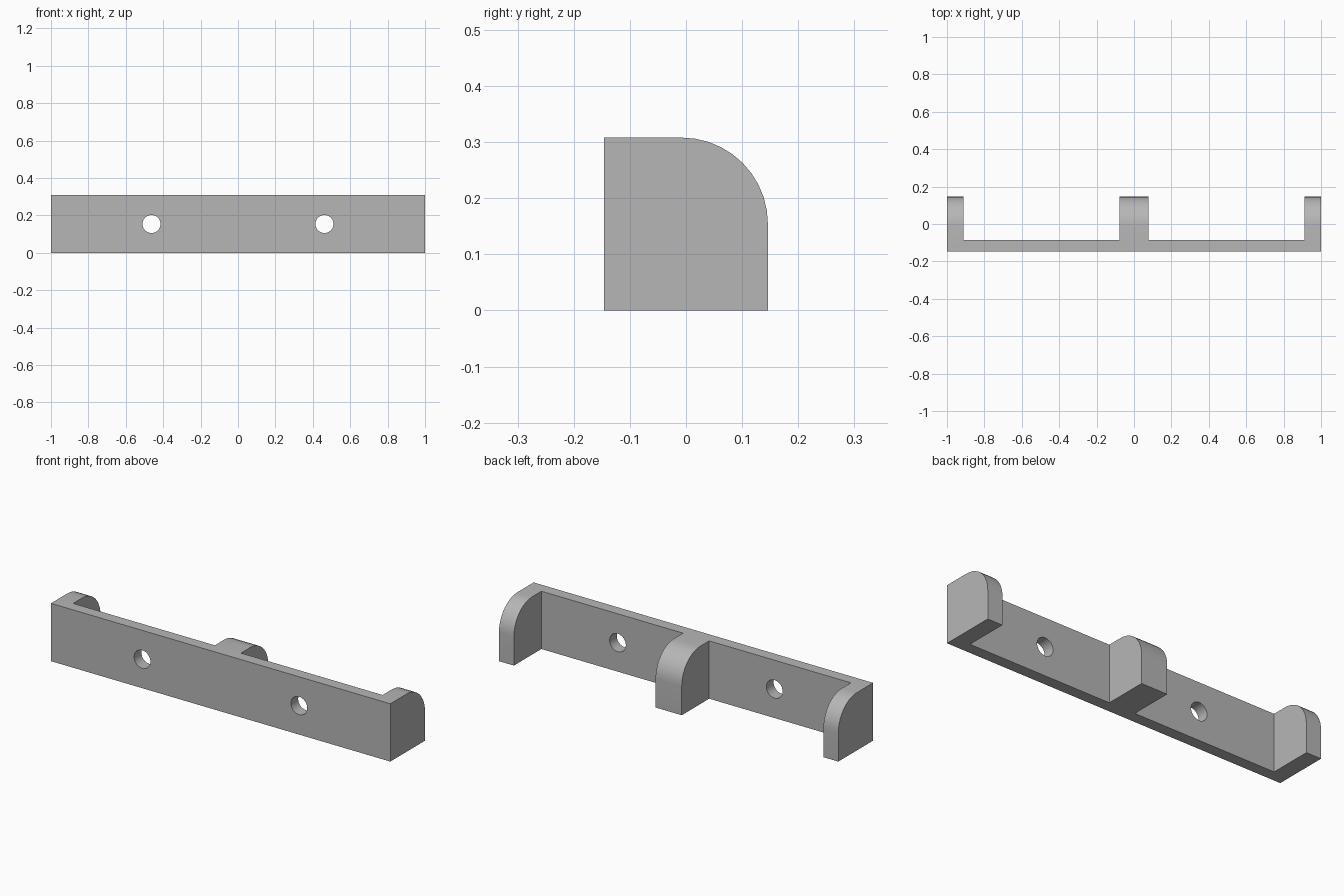
import bpy
import bmesh
import math
from mathutils import Matrix, Vector

if "Cube" in bpy.data.objects:
    bpy.data.objects.remove(bpy.data.objects["Cube"])

HEIGHT, HALF_DEPTH, RADIUS = 0.308, 0.146, 0.154
PLATE_BACK = -0.085
END_RIB, MID_RIB = 0.912, 0.077
HOLE_X, HOLE_Z, HOLE_R = 0.462, 0.154, 0.048

grey = bpy.data.materials.new("plain grey")
grey.use_nodes = True
grey.diffuse_color = (0.47, 0.47, 0.47, 1)
grey.node_tree.nodes["Principled BSDF"].inputs["Base Color"].default_value = grey.diffuse_color


def make_object(name, bm):
    bmesh.ops.recalc_face_normals(bm, faces=bm.faces)
    mesh = bpy.data.meshes.new(name)
    bm.to_mesh(mesh)
    bm.free()
    mesh.materials.append(grey)
    obj = bpy.data.objects.new(name, mesh)
    bpy.context.collection.objects.link(obj)
    return obj


def prism(name, points, direction):
    bm = bmesh.new()
    face = bm.faces.new([bm.verts.new(p) for p in points])
    side = bmesh.ops.extrude_face_region(bm, geom=[face])["geom"]
    verts = [g for g in side if isinstance(g, bmesh.types.BMVert)]
    bmesh.ops.translate(bm, verts=verts, vec=Vector(direction))
    return make_object(name, bm)


def cut(target, tool, operation):
    tool.hide_render = True
    mod = target.modifiers.new(tool.name, "BOOLEAN")
    mod.operation = operation
    mod.solver = "EXACT"
    mod.object = tool
    bpy.ops.object.modifier_apply(modifier=mod.name)
    bpy.data.objects.remove(tool)


# Plan outline: long plate with two end ribs and a middle rib, oversized for trimming
half = [(MID_RIB, 0.3), (MID_RIB, PLATE_BACK), (END_RIB, PLATE_BACK),
        (END_RIB, 0.3), (1, 0.3), (1, -0.3)]
outline = half + [(-x, y) for x, y in reversed(half)]
bracket = prism("bracket", [(x, y, -0.2) for x, y in outline], (0, 0, 0.8))
bpy.ops.object.select_all(action="DESELECT")
bracket.select_set(True)
bpy.context.view_layer.objects.active = bracket

# Side profile with the rounded upper back corner
side = [(-HALF_DEPTH, HEIGHT), (-HALF_DEPTH, 0), (HALF_DEPTH, 0)]
for i in range(11):
    a = i / 10 * math.pi / 2
    side.append((HALF_DEPTH - RADIUS + RADIUS * math.cos(a),
                 HEIGHT - RADIUS + RADIUS * math.sin(a)))
cut(bracket, prism("side_trim", [(-1.2, y, z) for y, z in side], (2.4, 0, 0)), "INTERSECT")

# Screw holes through the plate
for sign in (-1, 1):
    bm = bmesh.new()
    place = Matrix.Translation((sign * HOLE_X, -0.12, HOLE_Z)) @ Matrix.Rotation(math.pi / 2, 4, "X")
    bmesh.ops.create_cone(bm, cap_ends=True, segments=32, radius1=HOLE_R,
                          radius2=HOLE_R, depth=0.2, matrix=place)
    cut(bracket, make_object("hole_cutter", bm), "DIFFERENCE")

bpy.ops.object.shade_smooth_by_angle(angle=math.radians(30))
